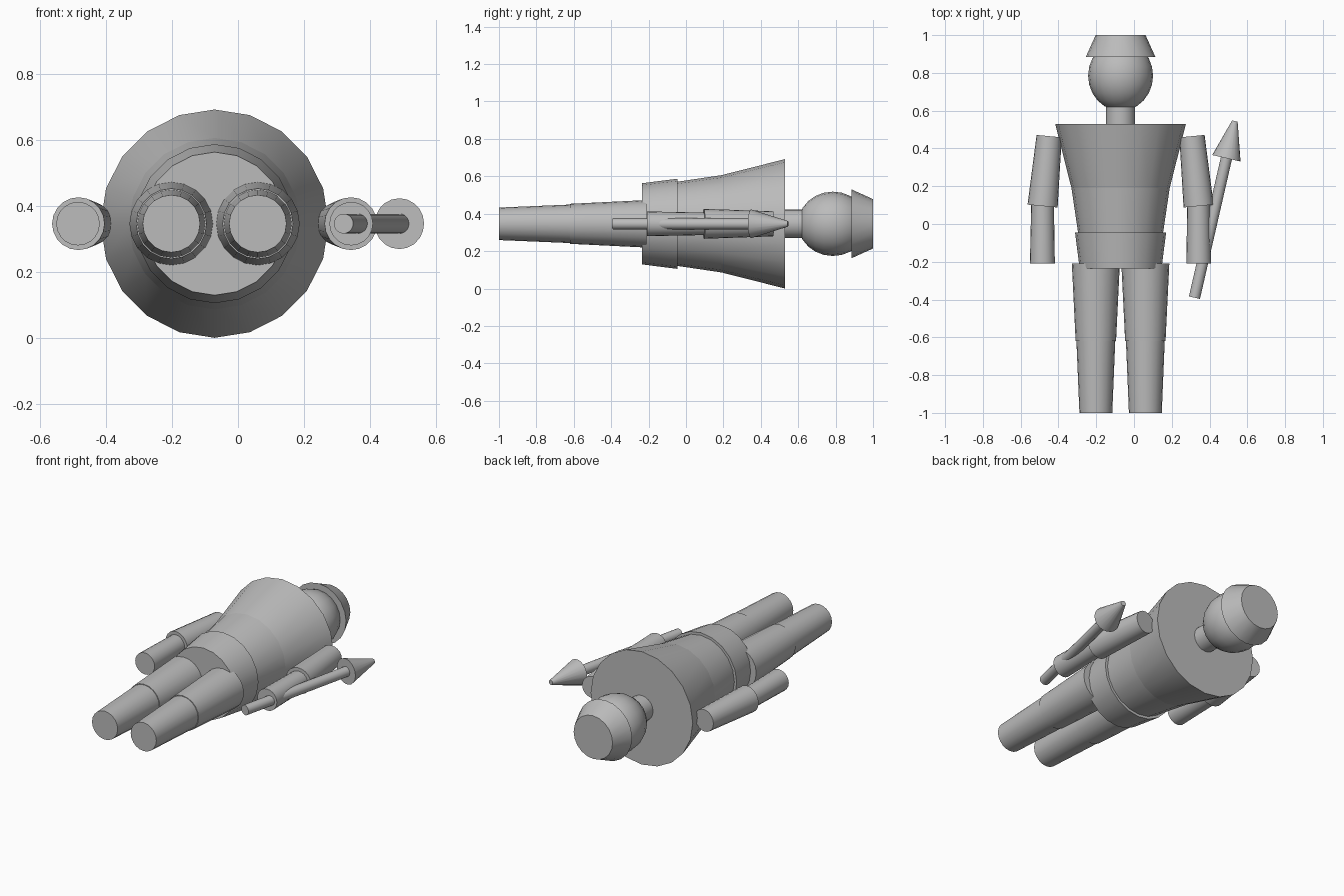
import bpy
import bmesh
import math
from mathutils import Vector, Matrix

if "Cube" in bpy.data.objects:
    bpy.data.objects.remove(bpy.data.objects["Cube"], do_unlink=True)

CX, CZ = -0.071, 0.346    # body axis, running along y
SIDES = 20

grey = bpy.data.materials.new("plain grey")
grey.use_nodes = True
colour = (0.5, 0.5, 0.5, 1)
grey.diffuse_color = colour
grey.node_tree.nodes["Principled BSDF"].inputs["Base Color"].default_value = colour


def finish(name, bm):
    mesh = bpy.data.meshes.new(name)
    bm.to_mesh(mesh)
    bm.free()
    mesh.materials.append(grey)
    obj = bpy.data.objects.new(name, mesh)
    bpy.context.collection.objects.link(obj)
    bpy.ops.object.select_all(action="DESELECT")
    obj.select_set(True)
    bpy.context.view_layer.objects.active = obj
    bpy.ops.object.shade_smooth_by_angle(angle=math.radians(30))
    return obj


def taper(name, start, end, r_start, r_end):
    """Capped cone between two (x, y) points at the body's height."""
    a, b = Vector((*start, CZ)), Vector((*end, CZ))
    axis = b - a
    turn = axis.to_track_quat("Z", "Y").to_matrix().to_4x4()
    bm = bmesh.new()
    bmesh.ops.create_cone(bm, cap_ends=True, segments=SIDES, radius1=r_start,
                          radius2=r_end, depth=axis.length,
                          matrix=Matrix.Translation((a + b) / 2) @ turn)
    return finish(name, bm)


def body(name, y0, y1, r0, r1):
    return taper(name, (CX, y0), (CX, y1), r0, r1)


# Trunk, neck and hat
body("chest", 0.19, 0.53, 0.26, 0.346)
body("belly", -0.06, 0.19, 0.223, 0.26)
body("hips", -0.235, -0.045, 0.217, 0.241)
body("neck", 0.52, 0.63, 0.077, 0.077)
body("hat", 0.885, 1.0, 0.184, 0.132)

# Head, with its poles along the body
bm = bmesh.new()
bmesh.ops.create_uvsphere(
    bm, u_segments=SIDES, v_segments=12, radius=0.172,
    matrix=Matrix.Translation((CX, 0.785, CZ))
    @ Matrix.Rotation(math.radians(-90), 4, "X")
    @ Matrix.Diagonal((1, 1, 1.08, 1)))
finish("head", bm)

# Limbs on both sides
for side, s in (("left", 1), ("right", -1)):
    leg = CX + s * 0.131
    taper(side + "_thigh", (leg, -0.21), (leg, -0.62), 0.127, 0.107)
    taper(side + "_shin", (leg, -0.615), (leg, -1.0), 0.103, 0.087)
    elbow = CX + s * 0.413
    taper(side + "_upper_arm", (CX + s * 0.378, 0.465), (elbow, 0.095), 0.067, 0.08)
    taper(side + "_forearm", (elbow, 0.11), (CX + s * 0.414, -0.208), 0.06, 0.066)

# Spear held in the left hand
taper("spear_shaft", (0.32, -0.39), (0.492, 0.36), 0.03, 0.03)
taper("spear_head", (0.489, 0.348), (0.534, 0.545), 0.077, 0.015)
